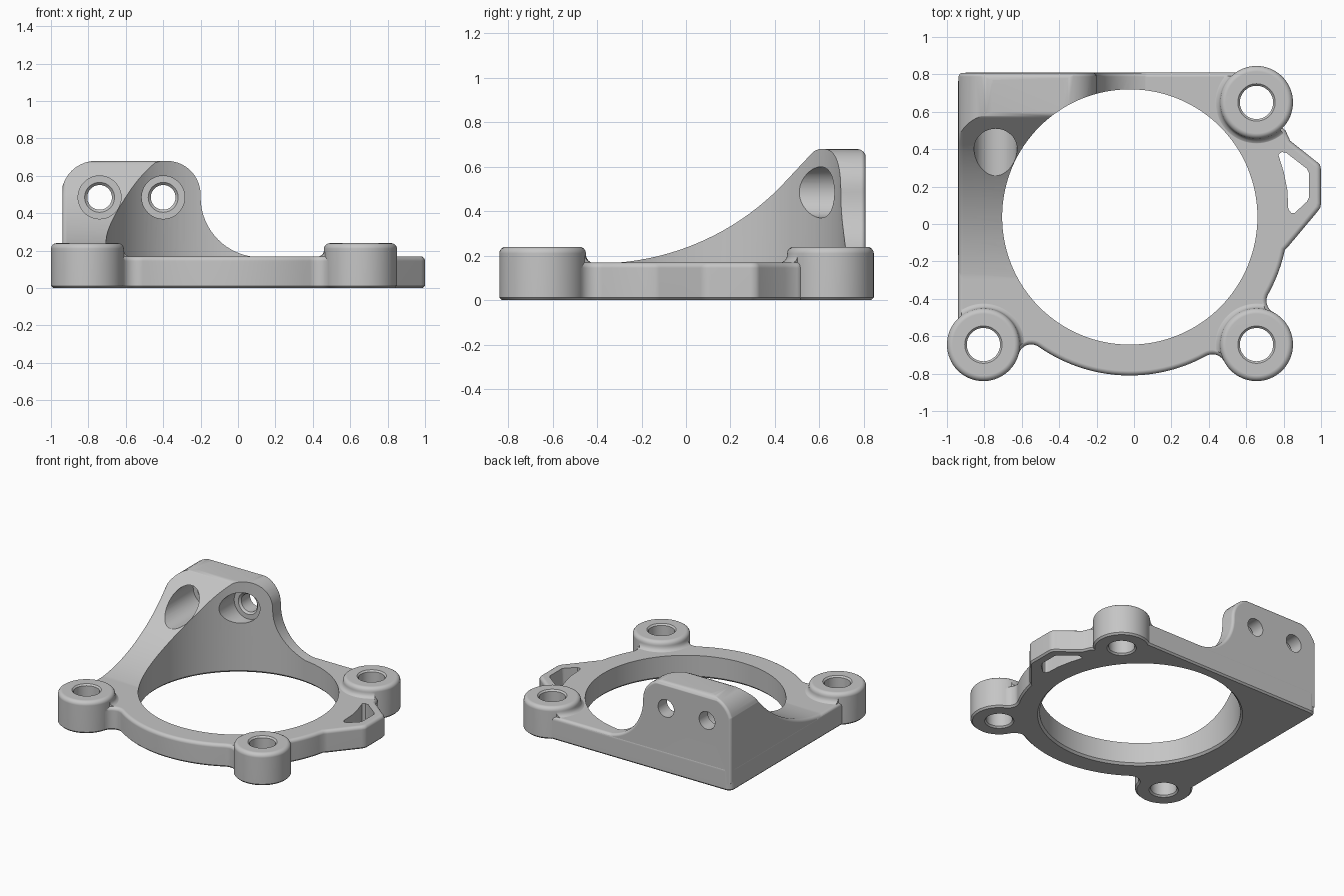
import bpy, bmesh
from math import radians, degrees, sin, cos, atan2, acos, hypot

cube = bpy.data.objects.get("Cube")
if cube:
    bpy.data.objects.remove(cube, do_unlink=True)

CENTRE, BORE, RIM = (-0.0225, 0.0375), 0.6825, 0.8475
BOSS_R, BOSS_H, PLATE_H = 0.195, 0.24, 0.17
FRONT_LEG, SIDE_LEG, BACK_LEG = (-0.805, -0.645), (0.655, -0.645), (0.655, 0.65)
BOSSES = (FRONT_LEG, SIDE_LEG, BACK_LEG)


def arc(c, r, a0, a1, n=10):
    angles = [radians(a0 + (a1 - a0) * i / n) for i in range(n + 1)]
    return [(c[0] + r * cos(a), c[1] + r * sin(a)) for a in angles]


def tidy(pts):
    """Drop repeated points and make the outline anticlockwise."""
    pts = [p for i, p in enumerate(pts)
           if hypot(p[0] - pts[i - 1][0], p[1] - pts[i - 1][1]) > 1e-4]
    area = sum(pts[i - 1][0] * p[1] - p[0] * pts[i - 1][1] for i, p in enumerate(pts))
    return pts if area > 0 else pts[::-1]


def inset(pts, d):
    """Move an anticlockwise outline inwards by d."""
    out = []
    for i, p in enumerate(pts):
        a, b = pts[i - 1], pts[(i + 1) % len(pts)]
        l1, l2 = hypot(p[0] - a[0], p[1] - a[1]), hypot(b[0] - p[0], b[1] - p[1])
        n1 = ((a[1] - p[1]) / l1, (p[0] - a[0]) / l1)
        n2 = ((p[1] - b[1]) / l2, (b[0] - p[0]) / l2)
        k = d / max(1 + n1[0] * n2[0] + n1[1] * n2[1], 0.4)
        out.append((p[0] + k * (n1[0] + n2[0]), p[1] + k * (n1[1] + n2[1])))
    return out


def loft(name, loops, axis="z"):
    """Skin a stack of (outline, height) loops along an axis."""
    place = {"x": lambda a, b, h: (h, a, b),
             "y": lambda a, b, h: (a, h, b),
             "z": lambda a, b, h: (a, b, h)}[axis]
    bm = bmesh.new()
    rows = [[bm.verts.new(place(a, b, h)) for a, b in pts] for pts, h in loops]
    bm.faces.new(rows[0])
    bm.faces.new(rows[-1])
    n = len(rows[0])
    for low, high in zip(rows, rows[1:]):
        for i in range(n):
            j = (i + 1) % n
            bm.faces.new((low[i], low[j], high[j], high[i]))
    bmesh.ops.recalc_face_normals(bm, faces=bm.faces)
    mesh = bpy.data.meshes.new(name)
    bm.to_mesh(mesh)
    bm.free()
    ob = bpy.data.objects.new(name, mesh)
    bpy.context.collection.objects.link(ob)
    return ob


def prism(name, pts, layers, axis="z"):
    pts = tidy(pts)
    return loft(name, [(inset(pts, d), h) for d, h in layers], axis)


def lathe(name, c, profile, axis="z", n=64):
    return loft(name, [(arc(c, r, 0, 360, n)[:-1], h) for r, h in profile], axis)


def rounded(end, r):
    """(inset, height) layers of a rounded edge that finishes at end."""
    return [(r - r * cos(radians(a)), end - r + r * sin(radians(a)))
            for a in (0, 22.5, 45, 67.5, 90)]


def combine(target, tool, operation):
    mod = target.modifiers.new("join", "BOOLEAN")
    mod.operation, mod.solver, mod.object = operation, "EXACT", tool
    bpy.context.view_layer.objects.active = target
    bpy.ops.object.modifier_apply(modifier=mod.name)
    bpy.data.objects.remove(tool, do_unlink=True)


def neck(boss, side, f=0.07):
    """Concave arc from the rim into a boss, with its angle on the rim."""
    dx, dy = boss[0] - CENTRE[0], boss[1] - CENTRE[1]
    d, reach = hypot(dx, dy), RIM + f
    turn = acos((reach ** 2 + d ** 2 - (BOSS_R + f) ** 2) / (2 * reach * d))
    ang = atan2(dy, dx) + side * turn
    c = (CENTRE[0] + reach * cos(ang), CENTRE[1] + reach * sin(ang))
    a0 = degrees(ang) + 180
    a1 = degrees(atan2(boss[1] - c[1], boss[0] - c[0]))
    root = radians(a1 + 180 - side * 30)
    inside = (boss[0] + 0.15 * cos(root), boss[1] + 0.15 * sin(root))
    return degrees(ang), arc(c, f, a0, a0 + (a1 - a0 + 180) % 360 - 180) + [inside]


# Base plate outline: square back left corner, round rim, strap tab
ang1, neck1 = neck(FRONT_LEG, 1)
ang2, neck2 = neck(SIDE_LEG, -1)
ang3, neck3 = neck(SIDE_LEG, 1)
tab = [(0.825, -0.12), (0.98, 0.065), (0.995, 0.085), (1.0, 0.11), (1.0, 0.29),
       (0.995, 0.315), (0.98, 0.33), (0.835, 0.445), (0.81, 0.5)]
outline = (arc((-0.89, 0.76), 0.05, 90, 180) + [(-0.94, -0.645), FRONT_LEG]
           + neck1[::-1] + arc(CENTRE, RIM, ang1, ang2, 24)
           + neck2 + [SIDE_LEG] + neck3[::-1]
           + arc(CENTRE, RIM, ang3, -12, 6) + tab + [BACK_LEG, (0.655, 0.81)])
body = prism("mounting_bracket", outline,
             [(0.012, 0), (0, 0.012)] + rounded(PLATE_H, 0.025))

# Upright bracket: front silhouette crossed with the sloping side silhouette
front = (arc((-0.38, 0.5), 0.18, 0, 90) + arc((-0.76, 0.495), 0.185, 90, 180)
         + [(-0.945, -0.1), (0.3, -0.1), (0.3, 0.165)]
         + arc((0.12, 0.485), 0.32, 270, 180, 16))
side = ([(0.81, 0.05)] + arc((0.77, 0.64), 0.04, 0, 90, 4)
        + [(0.60, 0.68), (0.575, 0.67)]
        + arc((-0.4, 1.325), 1.16, -45, -90, 20) + [(-0.6, 0.165), (-0.6, 0.05)])
upright = prism("upright", front, [(0, -0.7)] + rounded(0.808, 0.02), "y")
slope = prism("slope", side,
              [(d, -h) for d, h in rounded(0.938, 0.025)[::-1]] + [(0, 0.4)], "x")
combine(upright, slope, "INTERSECT")
combine(body, upright, "UNION")

# Screw bosses with a soft collar where they meet the plate
for boss in BOSSES:
    collar = lathe("collar", boss, [(0.23, 0.1)] + [
        (0.23 - 0.035 * sin(radians(a)), 0.203 - 0.035 * cos(radians(a)))
        for a in (0, 22.5, 45, 67.5, 90)] + [(0.185, 0.21)])
    limit = prism("limit", outline, [(0.018, 0.05), (0.018, 0.5)])
    combine(collar, limit, "INTERSECT")
    combine(body, collar, "UNION")
    post = lathe("boss", boss, [(BOSS_R - 0.012, 0), (BOSS_R, 0.012)]
                 + [(BOSS_R - d, h) for d, h in rounded(BOSS_H, 0.03)])
    combine(body, post, "UNION")

# Large bore with a chamfered lower edge
bore = lathe("bore", CENTRE, [(BORE + 0.015, -0.1), (BORE + 0.015, 0),
                              (BORE, 0.015), (BORE, 1)], n=128)
combine(body, bore, "DIFFERENCE")

# Boss holes, chamfered at both ends
for boss in BOSSES:
    hole = lathe("hole", boss, [(0.1, -0.1), (0.1, 0), (0.089, 0.011),
                                (0.089, 0.229), (0.1, BOSS_H), (0.1, 0.4)], n=48)
    combine(body, hole, "DIFFERENCE")

# Counterbored bolt holes through the upright
for x in (-0.74, -0.4):
    bolt = lathe("bolt", (x, 0.485), [(0.115, -0.3), (0.115, 0.69), (0.08, 0.69),
                                      (0.066, 0.704), (0.066, 0.9)], "y", 48)
    combine(body, bolt, "DIFFERENCE")

# Strap slot in the tab
slot = [(0.772, 0.37), (0.79, 0.385), (0.815, 0.38), (0.925, 0.295), (0.935, 0.275),
        (0.935, 0.14), (0.925, 0.12), (0.86, 0.06), (0.84, 0.06), (0.825, 0.08),
        (0.82, 0.18), (0.80, 0.28)]
combine(body, prism("slot", slot, [(0, -0.1), (0, 0.4)]), "DIFFERENCE")

# Plain grey finish
grey = bpy.data.materials.new("plain grey")
grey.use_nodes = True
colour = (0.56, 0.56, 0.56, 1)
grey.diffuse_color = colour
grey.node_tree.nodes["Principled BSDF"].inputs["Base Color"].default_value = colour
body.data.materials.clear()
body.data.materials.append(grey)

bpy.ops.object.select_all(action="DESELECT")
body.select_set(True)
bpy.context.view_layer.objects.active = body
bpy.ops.object.shade_smooth_by_angle(angle=radians(35))
weighted = body.modifiers.new("flat faces", "WEIGHTED_NORMAL")
weighted.keep_sharp = True
